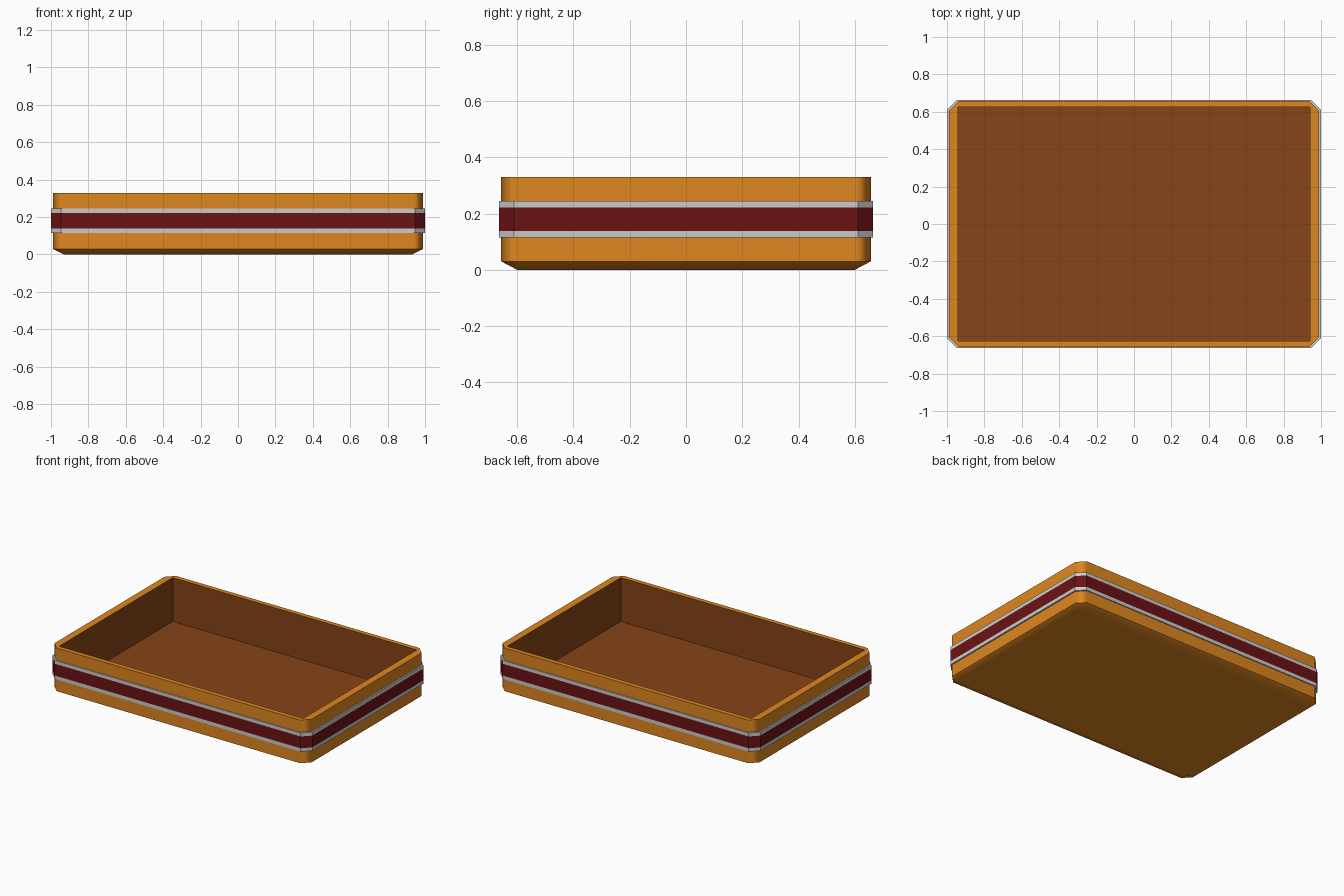
import bpy, bmesh, math

if "Cube" in bpy.data.objects:
    bpy.data.objects.remove(bpy.data.objects["Cube"])


def material(name, rgb):
    m = bpy.data.materials.new(name)
    m.diffuse_color = (*rgb, 1)
    m.use_nodes = True
    m.node_tree.nodes["Principled BSDF"].inputs["Base Color"].default_value = m.diffuse_color
    return m


orange = material("orange_wood", (0.74, 0.24, 0.014))
brown = material("brown_inside", (0.24, 0.058, 0.009))
white = material("white_trim", (0.85, 0.85, 0.85))
red = material("dark_red", (0.15, 0.006, 0.007))


def loft(name, loops, mats, slots, closed=False):
    """Skin stacked rectangles (half x, half y, corner cut, z); closed = ring, else capped ends."""
    bm = bmesh.new()
    rings = []
    for x, y, c, z in loops:
        pts = [(x - c, -y), (x, -y + c), (x, y - c), (x - c, y),
               (-x + c, y), (-x, y - c), (-x, -y + c), (-x + c, -y)]
        rings.append([bm.verts.new((px, py, z)) for px, py in pts])
    pairs = list(zip(rings, rings[1:]))
    if closed:
        pairs.append((rings[-1], rings[0]))
    for (a, b), slot in zip(pairs, slots):
        for i in range(8):
            j = (i + 1) % 8
            bm.faces.new((a[i], a[j], b[j], b[i])).material_index = slot
    if not closed:
        bm.faces.new(rings[0][::-1]).material_index = slots[0]
        bm.faces.new(rings[-1]).material_index = slots[-1]
    bmesh.ops.remove_doubles(bm, verts=bm.verts, dist=1e-5)
    bmesh.ops.recalc_face_normals(bm, faces=bm.faces)
    me = bpy.data.meshes.new(name)
    bm.to_mesh(me)
    bm.free()
    for m in mats:
        me.materials.append(m)
    ob = bpy.data.objects.new(name, me)
    bpy.context.collection.objects.link(ob)
    return ob


# Tray body: bevelled base, outer wall, rim, square-cornered inside
tray = loft("tray_body", [
    (0.93, 0.60, 0.05, 0.0),
    (0.99, 0.657, 0.052, 0.03),
    (0.99, 0.657, 0.052, 0.33),
    (0.94, 0.625, 0.0, 0.33),
    (0.94, 0.625, 0.0, 0.025),
], [orange, brown], [0, 0, 0, 1])
bpy.context.view_layer.objects.active = tray
tray.select_set(True)
bpy.ops.object.shade_smooth_by_angle(angle=math.radians(50))
wn = tray.modifiers.new("even_shading", "WEIGHTED_NORMAL")
wn.keep_sharp = True

# Striped band around the outside
for name, z0, z1, mat in [("lower_white_stripe", 0.115, 0.139, white),
                          ("red_stripe", 0.139, 0.221, red),
                          ("upper_white_stripe", 0.221, 0.245, white)]:
    loft(name, [(1.0, 0.664, 0.053, z0), (1.0, 0.664, 0.053, z1),
                (0.985, 0.652, 0.052, z1), (0.985, 0.652, 0.052, z0)],
         [mat], [0] * 4, closed=True)
